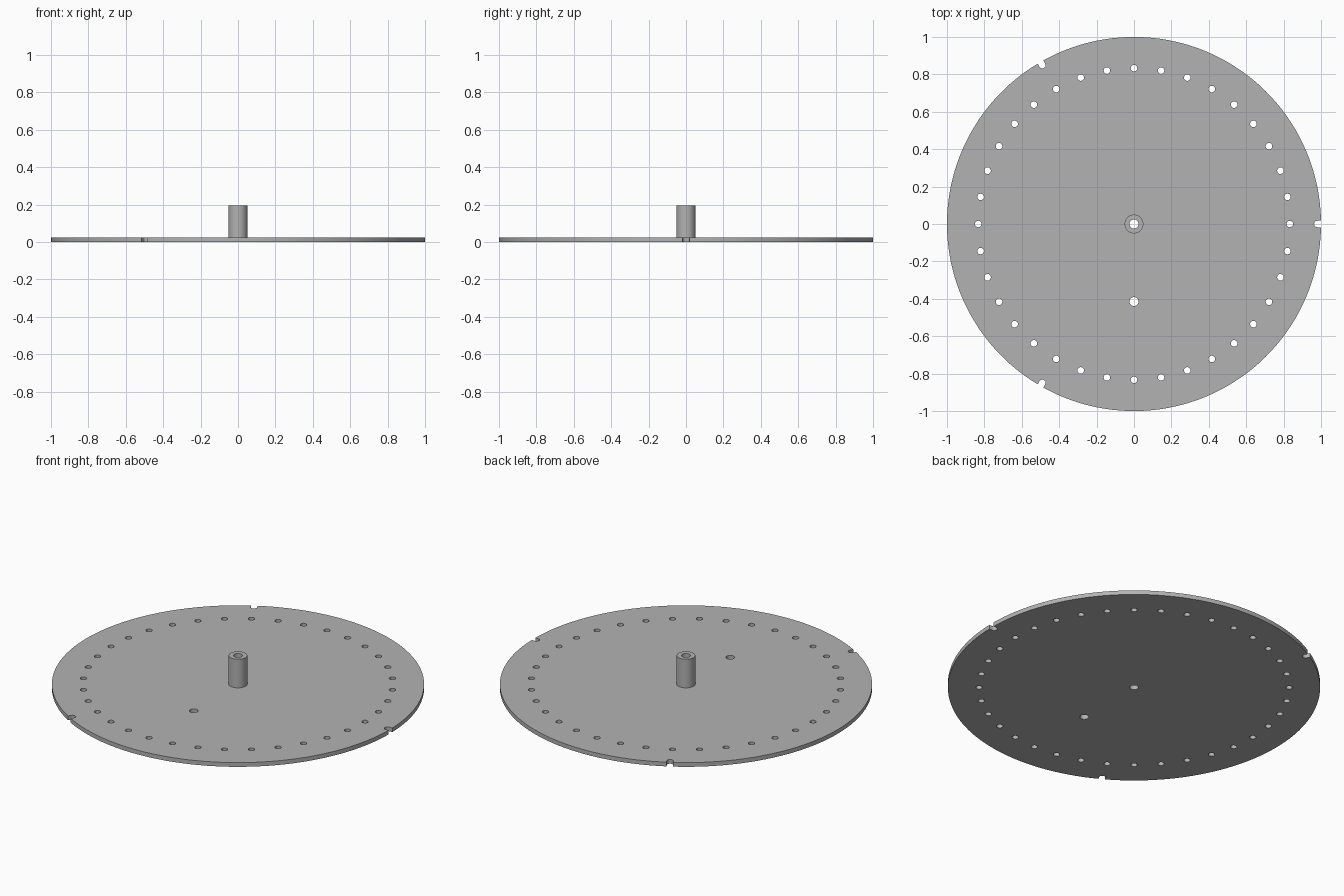
import bpy, bmesh
from math import pi, sin, cos, asin, radians

cube = bpy.data.objects.get("Cube")
if cube:
    bpy.data.objects.remove(cube, do_unlink=True)

PLATE_TOP = 0.025
HUB_TOP = 0.195
HOLE_R = 0.0175
BORE_R = 0.024
NOTCH_R = 0.0175
NOTCH_AT = 0.981

grey = bpy.data.materials.new("plain grey")
grey.use_nodes = True
COLOUR = (0.45, 0.45, 0.45, 1)
grey.diffuse_color = COLOUR
grey.node_tree.nodes["Principled BSDF"].inputs["Base Color"].default_value = COLOUR


def arc(cx, cy, r, start, end, steps):
    return [(cx + r * cos(start + (end - start) * i / steps),
             cy + r * sin(start + (end - start) * i / steps)) for i in range(steps + 1)]


def circle(r, cx=0, cy=0, sides=24):
    return arc(cx, cy, r, 0, 2 * pi, sides)[:-1]


def turn(points, a):
    return [(x * cos(a) - y * sin(a), x * sin(a) + y * cos(a)) for x, y in points]


def plate(name, loops, z0, z1):
    """Extrude an outline with holes between two heights."""
    curve = bpy.data.curves.new(name, 'CURVE')
    curve.dimensions = '2D'
    curve.fill_mode = 'BOTH'
    curve.extrude = (z1 - z0) / 2
    for loop in loops:
        spline = curve.splines.new('POLY')
        spline.points.add(len(loop) - 1)
        for point, (x, y) in zip(spline.points, loop):
            point.co = (x, y, 0, 1)
        spline.use_cyclic_u = True
    temp = bpy.data.objects.new(name + " outline", curve)
    bpy.context.collection.objects.link(temp)
    graph = bpy.context.evaluated_depsgraph_get()
    mesh = bpy.data.meshes.new_from_object(temp.evaluated_get(graph))
    bpy.data.objects.remove(temp, do_unlink=True)

    bm = bmesh.new()
    bm.from_mesh(mesh)
    bmesh.ops.remove_doubles(bm, verts=bm.verts, dist=1e-5)
    bmesh.ops.translate(bm, verts=bm.verts, vec=(0, 0, (z0 + z1) / 2))
    bmesh.ops.recalc_face_normals(bm, faces=bm.faces)
    bm.to_mesh(mesh)
    bm.free()
    mesh.materials.clear()
    mesh.materials.append(grey)
    obj = bpy.data.objects.new(name, mesh)
    bpy.context.collection.objects.link(obj)
    bpy.ops.object.select_all(action='DESELECT')
    obj.select_set(True)
    bpy.context.view_layer.objects.active = obj
    bpy.ops.object.shade_smooth_by_angle(angle=radians(30))
    return obj


# Disc outline: three equal rim arcs, each ending in a rounded notch
half = asin(NOTCH_R)
third = 2 * pi / 3
segment = arc(0, 0, 1, half, third - half, 48)
segment += turn(arc(NOTCH_AT, 0, NOTCH_R, 1.5 * pi, 0.5 * pi, 12), third)
rim = [p for k in range(3) for p in turn(segment, k * third)]

# Ring of small holes, the centre bore and one offset hole
ring = [turn(circle(HOLE_R, 0.833), radians(10 * k)) for k in range(36)]
plate("disc", [rim, circle(BORE_R), circle(BORE_R, 0, -0.415)] + ring, 0, PLATE_TOP)

# Hollow hub on the disc
plate("hub", [circle(0.05, sides=48), circle(BORE_R)], PLATE_TOP, HUB_TOP)
